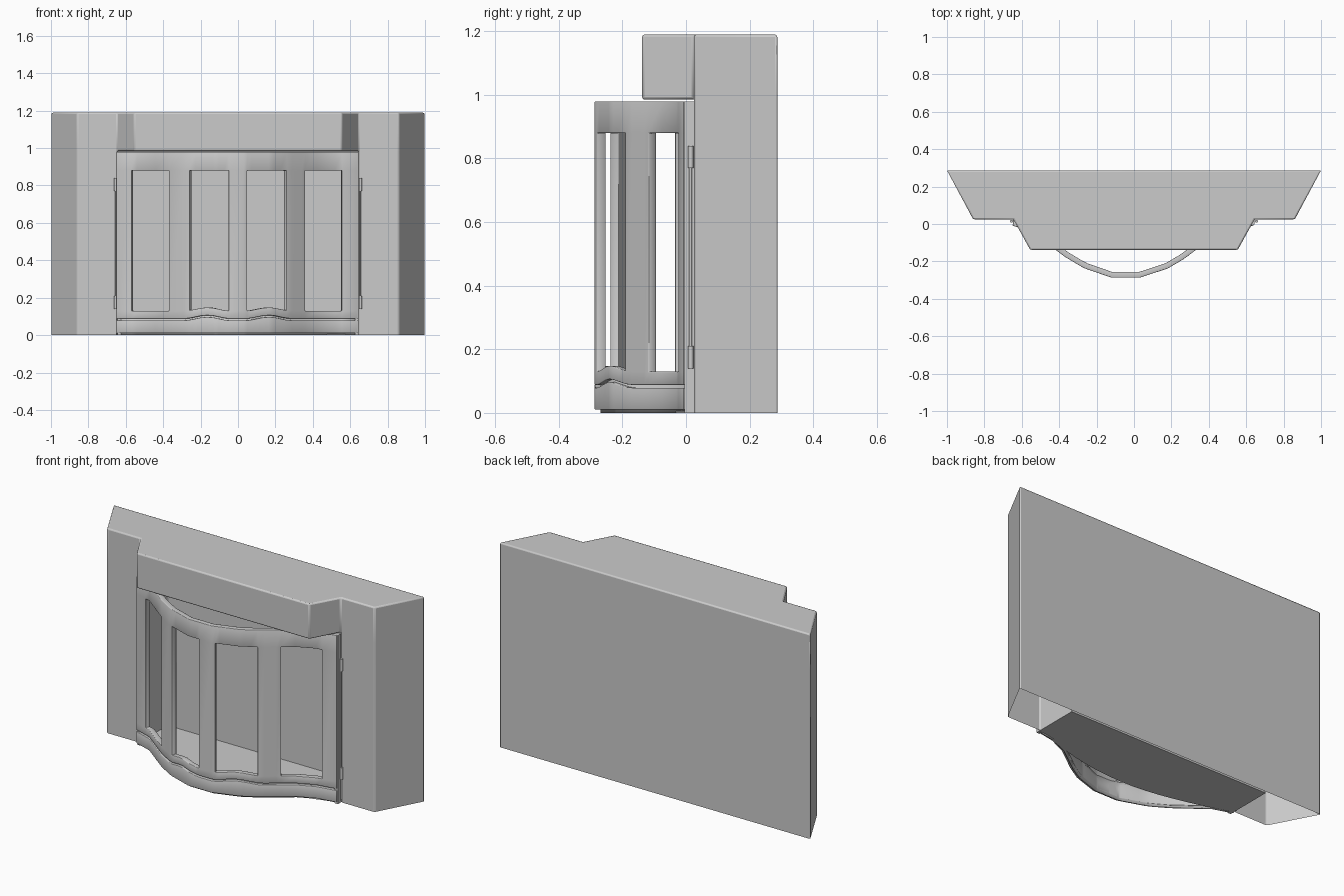
import bpy, bmesh, math

if "Cube" in bpy.data.objects:
    bpy.data.objects.remove(bpy.data.objects["Cube"])

def make(name, bm, bevel=0, thick=0, smooth=True):
    me = bpy.data.meshes.new(name)
    bm.to_mesh(me)
    bm.free()
    ob = bpy.data.objects.new(name, me)
    bpy.context.collection.objects.link(ob)
    if thick:
        m = ob.modifiers.new("thickness", 'SOLIDIFY')
        m.thickness, m.offset, m.use_even_offset = thick, -1, True
    if bevel:
        m = ob.modifiers.new("bevel", 'BEVEL')
        m.width, m.segments, m.limit_method = bevel, 2, 'ANGLE'
        m.angle_limit = math.radians(40)
    if smooth:
        bpy.ops.object.select_all(action='DESELECT')
        ob.select_set(True)
        bpy.context.view_layer.objects.active = ob
        bpy.ops.object.shade_smooth_by_angle(angle=math.radians(35))
    return ob

def prism(bm, pts, z0, z1, bottom=True, top=True):
    lo = [bm.verts.new((x, y, z0)) for x, y in pts]
    hi = [bm.verts.new((x, y, z1)) for x, y in pts]
    n = len(pts)
    for i in range(n):
        j = (i + 1) % n
        bm.faces.new((lo[i], lo[j], hi[j], hi[i]))
    if bottom:
        bm.faces.new(lo[::-1])
    if top:
        bm.faces.new(hi)

# surround: hollow pillars, recessed firebox and protruding lintel
ZL, ZT = 0.985, 1.19
upper = [(-1, .287), (-.86, .025), (-.645, .025), (-.555, -.138),
         (.555, -.138), (.645, .025), (.86, .025), (1, .287)]
lower = [(-1, .287), (-.86, .025), (-.645, .025), (-.645, .275),
         (.645, .275), (.645, .025), (.86, .025), (1, .287)]
bm = bmesh.new()
prism(bm, upper, ZL, ZT, bottom=False)
prism(bm, lower, 0, ZL, bottom=False, top=False)
bm.faces.new([bm.verts.new((x, y, ZL)) for x, y in lower[3:5] + upper[5:1:-1]][:])
bmesh.ops.remove_doubles(bm, verts=bm.verts, dist=.0005)
bmesh.ops.recalc_face_normals(bm, faces=bm.faces)
make("surround", bm, bevel=.008)

# hearth floor with a bowed front edge
arc = [(-.645 + 1.29 * i / 16, .02 - .13 * math.sin(math.pi * i / 16)) for i in range(17)]
bm = bmesh.new()
prism(bm, arc + [(.645, .275), (-.645, .275)], 0, .006)
make("hearth_floor", bm, smooth=False)

# plan curve of the bowed screen
CURVE = [(-.65, -.008), (-.54, -.045), (-.44, -.122), (-.37, -.175), (-.27, -.235),
         (-.12, -.287), (.03, -.287), (.18, -.238), (.27, -.185), (.34, -.132),
         (.42, -.075), (.52, -.03), (.64, -.008)]
SLOTS = [(-.57, -.37), (-.26, -.05), (.05, .26), (.36, .555)]

def curve_y(x):
    for (x0, y0), (x1, y1) in zip(CURVE, CURVE[1:]):
        if x <= x1:
            return y0 + (y1 - y0) * (x - x0) / (x1 - x0)
    return CURVE[-1][1]

def wave(x):
    d = abs(abs(x) - .165) / .125
    return .009 * (1 + math.cos(math.pi * d)) if d < 1 else 0

edges = [e for s in SLOTS for e in s]
fill = [p[0] for p in CURVE] + [s * (.165 + k * .031) for s in (-1, 1) for k in range(-3, 5)]
XS = sorted(edges + [x for x in fill if all(abs(x - e) > .012 for e in edges)])

def sheet(name, zs, waves, slots=False, inset=0, thick=.03, bevel=0):
    bm = bmesh.new()
    g = [[bm.verts.new((x, curve_y(x) + inset, z + w * wave(x)))
          for z, w in zip(zs, waves)] for x in XS]
    for i in range(len(XS) - 1):
        mid = (XS[i] + XS[i + 1]) / 2
        hole = slots and any(a < mid < b for a, b in SLOTS)
        for j in range(len(zs) - 1):
            if hole and j == 1:
                continue
            bm.faces.new((g[i][j], g[i + 1][j], g[i + 1][j + 1], g[i][j + 1]))
    loose = [v for v in bm.verts if not v.link_faces]
    bmesh.ops.delete(bm, geom=loose, context='VERTS')
    return make(name, bm, bevel=bevel, thick=thick)

# screen: slotted panel, wavy lower rail, recessed strip behind the groove
sheet("screen_panel", [.088, .13, .88, .98], [1, 1, 0, 0], slots=True, bevel=.003)
sheet("screen_lower_rail", [.01, .079], [0, 1], bevel=.003)
sheet("screen_backing_strip", [0, .105], [0, 1], inset=.018, thick=.012)

# side frame bars, hinge rods and hinge barrels
def box(name, x0, x1, y0, y1, z0, z1):
    bm = bmesh.new()
    prism(bm, [(x0, y0), (x1, y0), (x1, y1), (x0, y1)], z0, z1)
    make(name, bm, smooth=False)

def rod(name, x, y, r, z0, z1):
    bm = bmesh.new()
    prism(bm, [(x + r * math.cos(a * math.pi / 6), y + r * math.sin(a * math.pi / 6))
               for a in range(12)], z0, z1)
    make(name, bm)

for s, side in ((-1, "left"), (1, "right")):
    a, b = sorted((s * .625, s * .645))
    box(side + "_frame_bar", a, b, -.004, .026, 0, .98)
    rod(side + "_hinge_rod", s * .653, .014, .005, .14, .84)
    for z, lev in ((.14, "lower"), (.77, "upper")):
        rod(f"{side}_{lev}_hinge", s * .655, .015, .008, z, z + .07)
